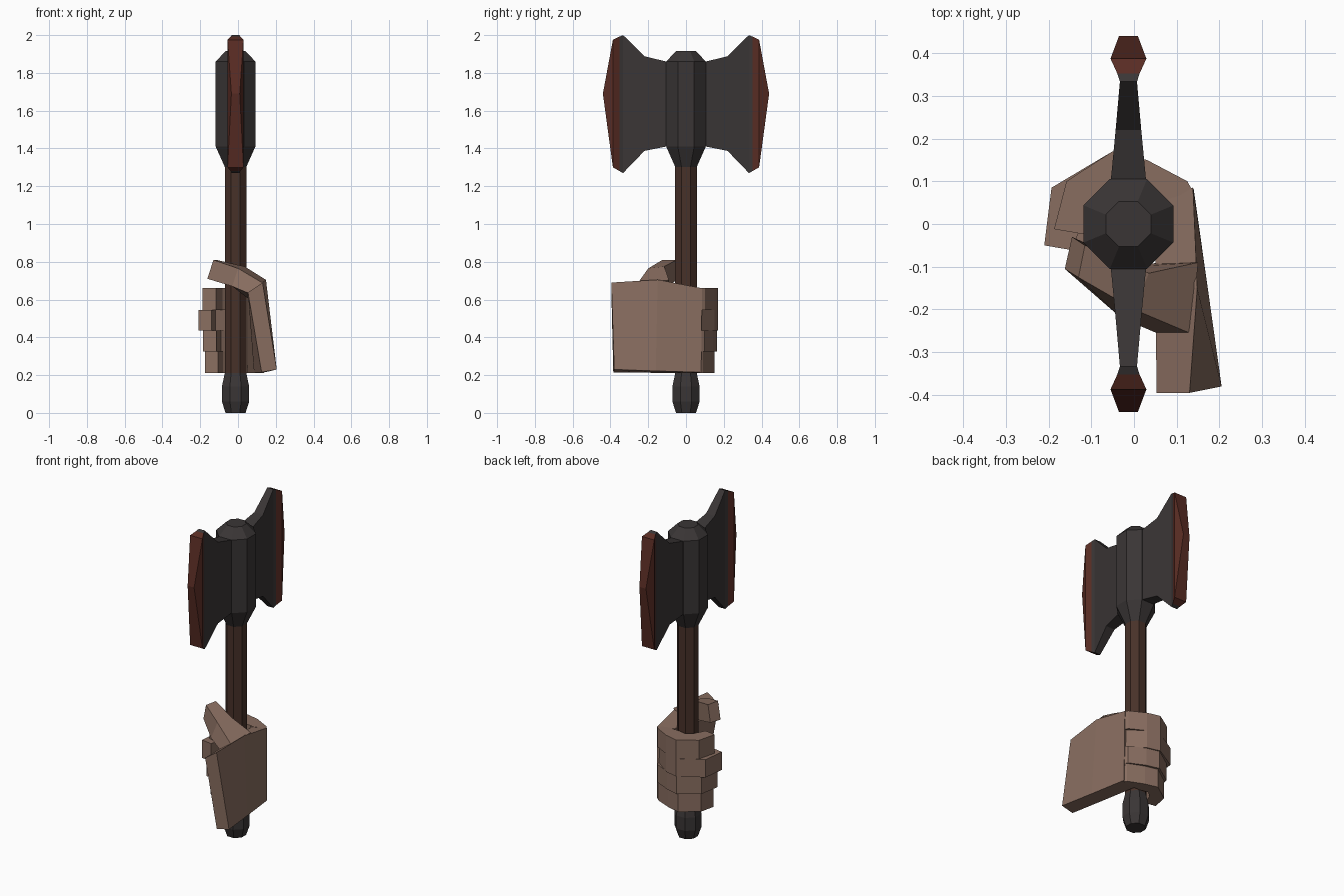
import bpy, bmesh, math

if "Cube" in bpy.data.objects:
    bpy.data.objects.remove(bpy.data.objects["Cube"])

CX = -0.013  # the axe stands slightly left of centre


def material(name, rgb):
    m = bpy.data.materials.new(name)
    m.diffuse_color = (*rgb, 1)
    m.use_nodes = True
    m.node_tree.nodes["Principled BSDF"].inputs["Base Color"].default_value = m.diffuse_color
    return m


SKIN = material("tan skin", (0.250, 0.155, 0.117))
METAL = material("dark metal", (0.042, 0.036, 0.036))
RUST = material("rust red edge", (0.098, 0.025, 0.017))
WOOD = material("dark brown wood", (0.064, 0.031, 0.022))


def loft(name, sections, *mats):
    """Skin a row of matching rings and cap both ends."""
    bm = bmesh.new()
    rings = [[bm.verts.new(p) for p in s] for s in sections]
    n = len(rings[0])
    for a, b in zip(rings, rings[1:]):
        for i in range(n):
            j = (i + 1) % n
            bm.faces.new((a[i], a[j], b[j], b[i]))
    bm.faces.new(rings[0])
    bm.faces.new(rings[-1])
    bmesh.ops.recalc_face_normals(bm, faces=bm.faces)
    me = bpy.data.meshes.new(name)
    bm.to_mesh(me)
    bm.free()
    for m in mats:
        me.materials.append(m)
    ob = bpy.data.objects.new(name, me)
    bpy.context.collection.objects.link(ob)
    return ob


def octagon(apothem, z):
    r = apothem / math.cos(math.pi / 8)
    angles = [math.pi / 8 + k * math.pi / 4 for k in range(8)]
    return [(CX + r * math.cos(a), r * math.sin(a), z) for a in angles]


def turned(name, profile, mat):
    return loft(name, [octagon(r, z) for r, z in profile], mat)


# Shaft, pommel and head socket
turned("handle", [(0.057, 0.15), (0.057, 1.32)], WOOD)
turned("pommel", [(0.053, 0), (0.072, 0.06), (0.072, 0.14), (0.056, 0.215)], METAL)
turned("head_socket", [(0.056, 1.30), (0.105, 1.41), (0.105, 1.86), (0.053, 1.915)], METAL)


# Twin blades with flared rust-red cutting edges
def blade_section(s, y, half, low, high):
    return [(CX + sx * half, s * y, z) for sx, z in
            ((-1, low), (1, low), (1, high), (-1, high))]


def cutting_edge(name, s):
    bm = bmesh.new()
    v = lambda x, y, z: bm.verts.new((CX + x, s * y, z))
    inner = [v(x, 0.352, z) for x, z in ((-.026, 1.28), (.026, 1.28), (.026, 1.992), (-.026, 1.992))]
    lip = [v(x, 0.387, z) for x, z in ((-.042, 1.30), (.042, 1.30), (.042, 1.975), (-.042, 1.975))]
    tip = [v(-.022, 0.44, 1.69), v(.022, 0.44, 1.69)]
    bm.faces.new(inner)
    for i in range(4):
        j = (i + 1) % 4
        bm.faces.new((inner[i], inner[j], lip[j], lip[i]))
    bm.faces.new((lip[0], lip[1], tip[1], tip[0]))
    bm.faces.new((tip[0], tip[1], lip[2], lip[3]))
    bm.faces.new((lip[1], lip[2], tip[1]))
    bm.faces.new((lip[3], lip[0], tip[0]))
    bmesh.ops.recalc_face_normals(bm, faces=bm.faces)
    me = bpy.data.meshes.new(name)
    bm.to_mesh(me)
    bm.free()
    me.materials.append(RUST)
    bpy.context.collection.objects.link(bpy.data.objects.new(name, me))


for side, s in (("front", -1), ("back", 1)):
    loft(side + "_blade", [blade_section(s, *p) for p in (
        (0.09, 0.042, 1.41, 1.86), (0.105, 0.041, 1.41, 1.86), (0.22, 0.030, 1.387, 1.888),
        (0.333, 0.020, 1.27, 2.0), (0.352, 0.026, 1.28, 1.992))], METAL)
    cutting_edge(side + "_cutting_edge", s)

# Back of the hand, slanting outwards to the wrist
loft("palm", [
    [(.205, -.38, .23), (.13, -.395, .69), (.053, -.395, .637), (.125, -.385, .215)],
    [(.174, -.16, .222), (.148, -.15, .705), (.05, -.15, .635), (.085, -.15, .212)],
    [(.14, .08, .215), (.138, .085, .66), (.05, .06, .655), (.05, .06, .21)]], SKIN)

# Four fingers wrapped round the shaft: base height, top, knuckle and tip points
fingers = (
    ("index", .545, .66, .100, .170, (-.158, .10), (-.187, -.012)),
    ("middle", .435, .545, .080, .170, (-.193, .085), (-.21, -.05)),
    ("ring", .325, .435, .098, .163, (-.165, .085), (-.185, -.04)),
    ("little", .21, .325, .090, .150, (-.155, .075), (-.175, -.02)))
for name, z0, z1, y0, y1, bend, tip in fingers:
    path = (((.138, .075), (.05, .05)),
            ((.125, y0), (.05, .06)),
            ((.03, y1 - .02), (.02, .06)),
            ((-.05, y1), (-.045, .07)),
            (bend, (bend[0] + .075, .04)),
            (tip, (tip[0] + .07, tip[1] - .012)))
    loft(name + "_finger", [[(*o, z0), (*o, z1), (*i, z1), (*i, z0)] for o, i in path], SKIN)

# Thumb crossing in front of the shaft
loft("thumb", [
    [(.135, -.257, .685), (.15, -.09, .703), (.06, -.09, .60), (.053, -.255, .635)],
    [(.0, -.20, .765), (.035, -.115, .775), (-.01, -.10, .67), (-.03, -.22, .67)],
    [(-.13, -.125, .81), (-.115, -.05, .81), (-.145, -.03, .715), (-.162, -.105, .71)]], SKIN)
